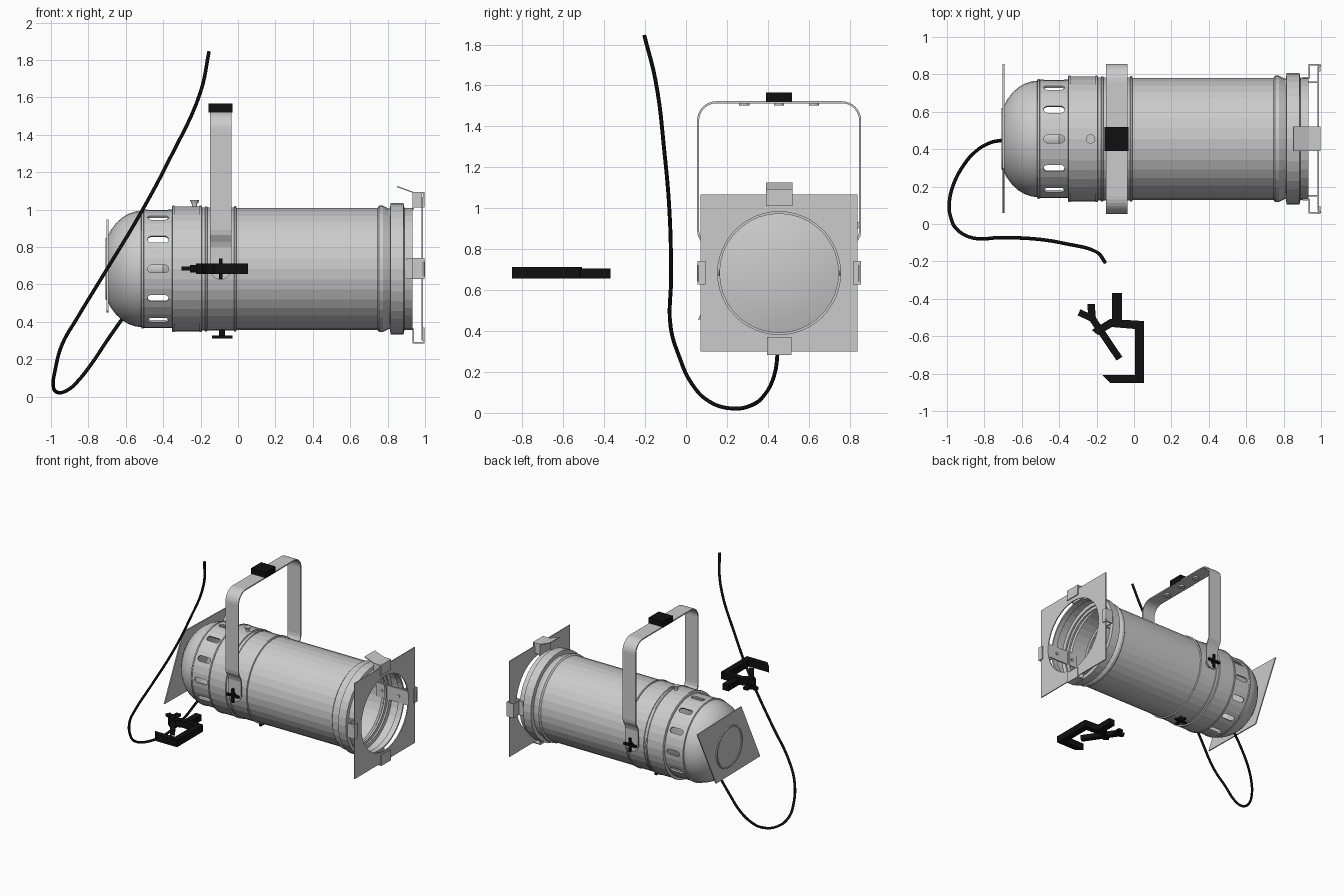
import bpy, bmesh
from math import sin, cos, pi, atan2, radians
from mathutils import Vector, Matrix

if "Cube" in bpy.data.objects:
    bpy.data.objects.remove(bpy.data.objects["Cube"])

CY, CZ, SEG = 0.455, 0.683, 36      # lamp axis runs along x through (CY, CZ)

black = bpy.data.materials.new("black")
black.diffuse_color = (0.005, 0.005, 0.005, 1)
black.use_nodes = True
black.node_tree.nodes["Principled BSDF"].inputs["Base Color"].default_value = black.diffuse_color


def finish(name, bm, mat=None, smooth=False):
    bmesh.ops.remove_doubles(bm, verts=bm.verts, dist=1e-5)
    bmesh.ops.recalc_face_normals(bm, faces=bm.faces)
    me = bpy.data.meshes.new(name)
    bm.to_mesh(me)
    bm.free()
    ob = bpy.data.objects.new(name, me)
    bpy.context.collection.objects.link(ob)
    if mat:
        me.materials.append(mat)
    if smooth:
        bpy.ops.object.select_all(action='DESELECT')
        ob.select_set(True)
        bpy.context.view_layer.objects.active = ob
        bpy.ops.object.shade_smooth_by_angle(angle=radians(35))
    return ob


def bake(ob):
    """Replace an object's data with its evaluated mesh."""
    dg = bpy.context.evaluated_depsgraph_get()
    me = bpy.data.meshes.new_from_object(ob.evaluated_get(dg))
    new = bpy.data.objects.new(ob.name, me)
    bpy.data.objects.remove(ob)
    bpy.context.collection.objects.link(new)
    return new


def lathe(name, prof, closed=True, smooth=False):
    bm = bmesh.new()
    rings = [[bm.verts.new((x, CY + r * sin(2 * pi * i / SEG), CZ + r * cos(2 * pi * i / SEG)))
              for i in range(SEG)] for x, r in prof]
    n = len(rings)
    for k in range(n if closed else n - 1):
        a, b = rings[k], rings[(k + 1) % n]
        for i in range(SEG):
            j = (i + 1) % SEG
            bm.faces.new((a[i], a[j], b[j], b[i]))
    return finish(name, bm, smooth=smooth)


def tube(name, outer, t=0.012, smooth=False):
    return lathe(name, outer + [(x, r - t) for x, r in reversed(outer)], smooth=smooth)


def box(name, lo, hi, mat=None):
    lo, hi = Vector(lo), Vector(hi)
    bm = bmesh.new()
    m = Matrix.Translation((lo + hi) / 2) @ Matrix.Diagonal((*(hi - lo), 1))
    bmesh.ops.create_cube(bm, size=1, matrix=m)
    return finish(name, bm, mat)


def cyl(name, pos, r1, r2, depth, axis, mat=None, seg=20):
    bm = bmesh.new()
    rot = Vector(axis).to_track_quat('Z', 'Y').to_matrix().to_4x4()
    bmesh.ops.create_cone(bm, cap_ends=True, segments=seg, radius1=r1, radius2=r2, depth=depth,
                          matrix=Matrix.Translation(pos) @ rot)
    return finish(name, bm, mat)


def prism(name, pts, vec, mat=None):
    """Extrude a polygon of 3D points along vec."""
    bm = bmesh.new()
    f = bm.faces.new([bm.verts.new(p) for p in pts])
    g = bmesh.ops.extrude_face_region(bm, geom=[f])
    bmesh.ops.translate(bm, vec=vec, verts=[v for v in g['geom'] if isinstance(v, bmesh.types.BMVert)])
    return finish(name, bm, mat)


def bar(name, a, b, w, z0, z1, mat):
    a, b = Vector(a), Vector(b)
    n = (b - a).normalized().orthogonal() * w / 2
    return prism(name, [(*p, z0) for p in (a + n, b + n, b - n, a - n)], (0, 0, z1 - z0), mat)


# can body: rear sleeve, front barrel, nose flange
tube("rear_sleeve", [(-0.35, 0.317), (-0.345, 0.334), (-0.195, 0.334)])
tube("mid_sleeve", [(-0.195, 0.329), (-0.015, 0.329)])
tube("front_barrel", [(-0.015, 0.326), (0.745, 0.326), (0.755, 0.338), (0.775, 0.338), (0.805, 0.322),
                      (0.812, 0.322), (0.816, 0.351), (0.885, 0.351), (0.89, 0.326), (0.934, 0.326)])
for i, (x, r) in enumerate([(-0.51, 0.32), (-0.345, 0.338), (-0.2, 0.338), (-0.17, 0.334), (-0.015, 0.335)]):
    tube(f"seam_bead_{i}", [(x - 0.008, r - 0.008), (x - 0.005, r), (x + 0.005, r), (x + 0.008, r - 0.008)])
# inner retaining rings behind the nose
for i, x in enumerate((0.6, 0.78)):
    tube(f"inner_ring_{i}", [(x, 0.318), (x + 0.015, 0.318)], 0.028)

# vent ring with twelve rounded slots
vent = tube("vent_ring", [(-0.512, 0.317), (-0.345, 0.317)])
bm = bmesh.new()
for k in range(12):
    rot = Matrix.Translation((0, CY, CZ)) @ Matrix.Rotation(k * pi / 6, 4, 'X')
    rim = []
    for i in range(16):
        a = 2 * pi * (i + 0.5) / 16
        rim.append((-0.427 + 0.035 * (1 if cos(a) > 0 else -1) + 0.021 * cos(a), 0.021 * sin(a)))
    lo = [bm.verts.new(rot @ Vector((x, y, 0.25))) for x, y in rim]
    hi = [bm.verts.new(rot @ Vector((x, y, 0.40))) for x, y in rim]
    bm.faces.new(lo)
    bm.faces.new(hi)
    for i in range(16):
        j = (i + 1) % 16
        bm.faces.new((lo[i], lo[j], hi[j], hi[i]))
cutter = finish("slot_cutter", bm)
cutter.hide_render = True
mod = vent.modifiers.new("slots", 'BOOLEAN')
mod.operation, mod.solver, mod.object = 'DIFFERENCE', 'EXACT', cutter
bake(vent)
bpy.data.objects.remove(cutter)

# rear dome, lamp inside
dome = [(-0.51 - 0.19 * sin(a), 0.312 * cos(a) ** 0.9) for a in [radians(d) for d in range(0, 61, 10)]]
dome = [(-0.51 - (-0.51 - x) * 0.19 / (0.19 * sin(radians(60))), r) for x, r in dome]
tube("rear_dome", dome + [(-0.709, 0.164)], smooth=True)
lathe("lamp", [(-0.52, 0), (-0.52, 0.05), (-0.4, 0.06), (-0.36, 0.11), (-0.32, 0.24), (-0.28, 0.312),
               (-0.26, 0.312), (-0.235, 0.22), (-0.22, 0.11), (-0.215, 0)], closed=False, smooth=True)

# skewed mesh plate across the dome's rear
prism("rear_plate", [(-0.702, 0.856, 0.932), (-0.702, 0.297, 0.946), (-0.702, 0.059, 0.457),
                     (-0.702, 0.618, 0.45)], (0.009, 0, 0))

# square filter frame with round opening
bm = bmesh.new()
N = 48
layers = []
for x in (0.980, 0.988):
    ci, sq = [], []
    for i in range(N):
        c, s = cos(2 * pi * i / N), sin(2 * pi * i / N)
        k = 0.384 / max(abs(c), abs(s))
        ci.append(bm.verts.new((x, CY + 0.3 * c, CZ + 0.3 * s)))
        sq.append(bm.verts.new((x, CY + k * c, CZ + k * s)))
    layers.append((ci, sq))
(c0, s0), (c1, s1) = layers
for i in range(N):
    j = (i + 1) % N
    for p, q in ((c0, s0), (s0, s1), (s1, c1), (c1, c0)):
        bm.faces.new((p[i], p[j], q[j], q[i]))
finish("filter_frame", bm)

# frame clips: side and bottom hooks with inner straps, top latch
for s, n in ((-1, "front"), (1, "back")):
    ya, yb = sorted((CY + s * 0.322, CY + s * 0.33))
    box(f"clip_strap_{n}", (0.90, ya, 0.628), (0.94, yb, 0.742))
    ya, yb = sorted((CY + s * 0.30, CY + s * 0.308))
    box(f"inner_strap_{n}", (0.70, ya, 0.628), (0.978, yb, 0.742))
    for x in (0.75, 0.9):
        cyl(f"strap_rivet_{n}", (x, CY + s * 0.297, CZ), 0.012, 0.012, 0.01, (0, 1, 0), seg=10)
    ya, yb = sorted((CY + s * 0.322, CY + s * 0.4))
    box(f"clip_web_{n}", (0.934, ya, 0.628), (0.942, yb, 0.742))
    ya, yb = sorted((CY + s * 0.392, CY + s * 0.4))
    box(f"clip_side_{n}", (0.934, ya, 0.628), (0.998, yb, 0.742))
    ya, yb = sorted((CY + s * 0.36, CY + s * 0.4))
    box(f"clip_lip_{n}", (0.99, ya, 0.628), (0.998, yb, 0.742))
    cyl(f"frame_curl_{n}", (0.99, CY + s * 0.392, CZ), 0.009, 0.009, 0.08, (0, 0, 1), seg=10)
box("bottom_clip_web", (0.934, 0.395, 0.285), (0.942, 0.515, 0.365))
box("bottom_clip_base", (0.934, 0.395, 0.283), (0.998, 0.515, 0.291))
box("bottom_clip_lip", (0.99, 0.395, 0.283), (0.998, 0.515, 0.37))
box("top_latch_web", (0.934, 0.39, 1.0), (0.942, 0.52, 1.095))
box("top_latch_cover", (0.934, 0.39, 1.087), (0.998, 0.52, 1.095))
box("top_latch_lip", (0.99, 0.39, 1.01), (0.998, 0.52, 1.095))
for y in (0.39, 0.512):
    box("top_latch_cheek", (0.934, y, 1.01), (0.985, y + 0.008, 1.09))
prism("latch_lever", [(0.85, 0.39, 1.12), (0.936, 0.39, 1.089), (0.936, 0.39, 1.095), (0.852, 0.39, 1.126)],
      (0, 0.13, 0))

# hanging yoke: bent flat strap with rounded ears
half = [(0.362, 0.683), (0.362, 0.80), (0.372, 0.83), (0.392, 0.865), (0.396, 0.89)]
half += [(0.306 + 0.09 * cos(a), 1.428 + 0.09 * sin(a)) for a in [pi / 2 * i / 8 for i in range(9)]]
path = half + [(-d, z) for d, z in reversed(half)]
bm = bmesh.new()
rows = [[bm.verts.new((x, CY + d, z)) for x in (-0.15, -0.035)] for d, z in path]
for a, b in zip(rows, rows[1:]):
    bm.faces.new((a[0], a[1], b[1], b[0]))
yoke = finish("yoke", bm)
mod = yoke.modifiers.new("thickness", 'SOLIDIFY')
mod.thickness, mod.offset = 0.010, 0
bake(yoke)


# cross-shaped clamping knobs on the pivots and underneath
def knob(name, pos, axis):
    p, ax = Vector(pos), Vector(axis)
    u, w = Vector((1, 0, 0)), Vector((1, 0, 0)).cross(ax)
    for a, b in ((u, w), (w, u)):
        h = a * 0.055 + b * 0.009 + ax * 0.008
        h = Vector([abs(c) for c in h])
        box(name + "_arm", p - h, p + h, black)
    cyl(name + "_stem", p - ax * 0.02, 0.016, 0.016, 0.05, axis, black)


for s, n in ((-1, "front"), (1, "back")):
    cyl(f"yoke_ear_{n}", (-0.0925, CY + s * 0.362, CZ), 0.0575, 0.0575, 0.010, (0, 1, 0), seg=28)
    cyl(f"pivot_spacer_{n}", (-0.0925, CY + s * 0.34, CZ), 0.035, 0.035, 0.04, (0, 1, 0))
    knob(f"pivot_knob_{n}", (-0.0925, CY + s * 0.388, CZ), (0, s, 0))
knob("bottom_knob", (-0.085, CY, 0.32), (0, 0, -1))
for y in (CY - 0.17, CY, CY + 0.17):
    cyl("yoke_bolt", (-0.0925, y, 1.508), 0.025, 0.025, 0.014, (0, 0, 1))
box("yoke_block", (-0.157, 0.39, 1.518), (-0.03, 0.518, 1.566), black)
cyl("top_knob_stem", (-0.232, CY, 1.02), 0.014, 0.014, 0.04, (0, 0, 1))
cyl("top_knob", (-0.232, CY, 1.042), 0.018, 0.025, 0.02, (0, 0, 1))

# power cable and its gland
pts = [(-.155, -.204, 1.845), (-.2, -.15, 1.63), (-.366, -.105, 1.27), (-.527, -.08, .97), (-.714, -.073, .66),
       (-.86, -.075, .42), (-.94, -.035, .28), (-.978, .03, .14), (-.988, .11, .058), (-.962, .22, .022),
       (-.90, .33, .042), (-.85, .385, .09), (-.78, .43, .18), (-.7, .448, .30), (-.607, .455, .433)]
cu = bpy.data.curves.new("cable", 'CURVE')
cu.dimensions, cu.bevel_depth, cu.bevel_resolution, cu.resolution_u = '3D', 0.0095, 2, 6
cu.use_fill_caps = True
sp = cu.splines.new('BEZIER')
sp.bezier_points.add(len(pts) - 1)
for b, p in zip(sp.bezier_points, pts):
    b.co = p
    b.handle_left_type = b.handle_right_type = 'AUTO'
cu.materials.append(black)
cable = bpy.data.objects.new("cable", cu)
bpy.context.collection.objects.link(cable)
bake(cable)
cyl("cable_gland", (-0.603, CY, 0.437), 0.028, 0.028, 0.045, (0.5, 0, 0.8), black)

# loose hook clamp lying in front
Z0, Z1 = 0.657, 0.712
hook = [(-.128, -.508), (.053, -.519), (.053, -.85), (-.128, -.85), (-.171, -.807), (.005, -.807),
        (.005, -.561), (-.118, -.551), (-.193, -.594), (-.225, -.567)]
prism("clamp_hook", [(x, y, Z0) for x, y in hook], (0, 0, Z1 - Z0), black)
box("clamp_stud", (-0.117, -0.53, 0.657), (-0.064, -0.37, 0.705), black)
bar("clamp_bolt", (-.24, -.48), (-.078, -.72), 0.037, 0.665, 0.703, black)
bar("clamp_handle_a", (-.294, -.472), (-.21, -.512), 0.036, 0.675, 0.695, black)
bar("clamp_handle_b", (-.228, -.427), (-.226, -.515), 0.04, 0.675, 0.695, black)
